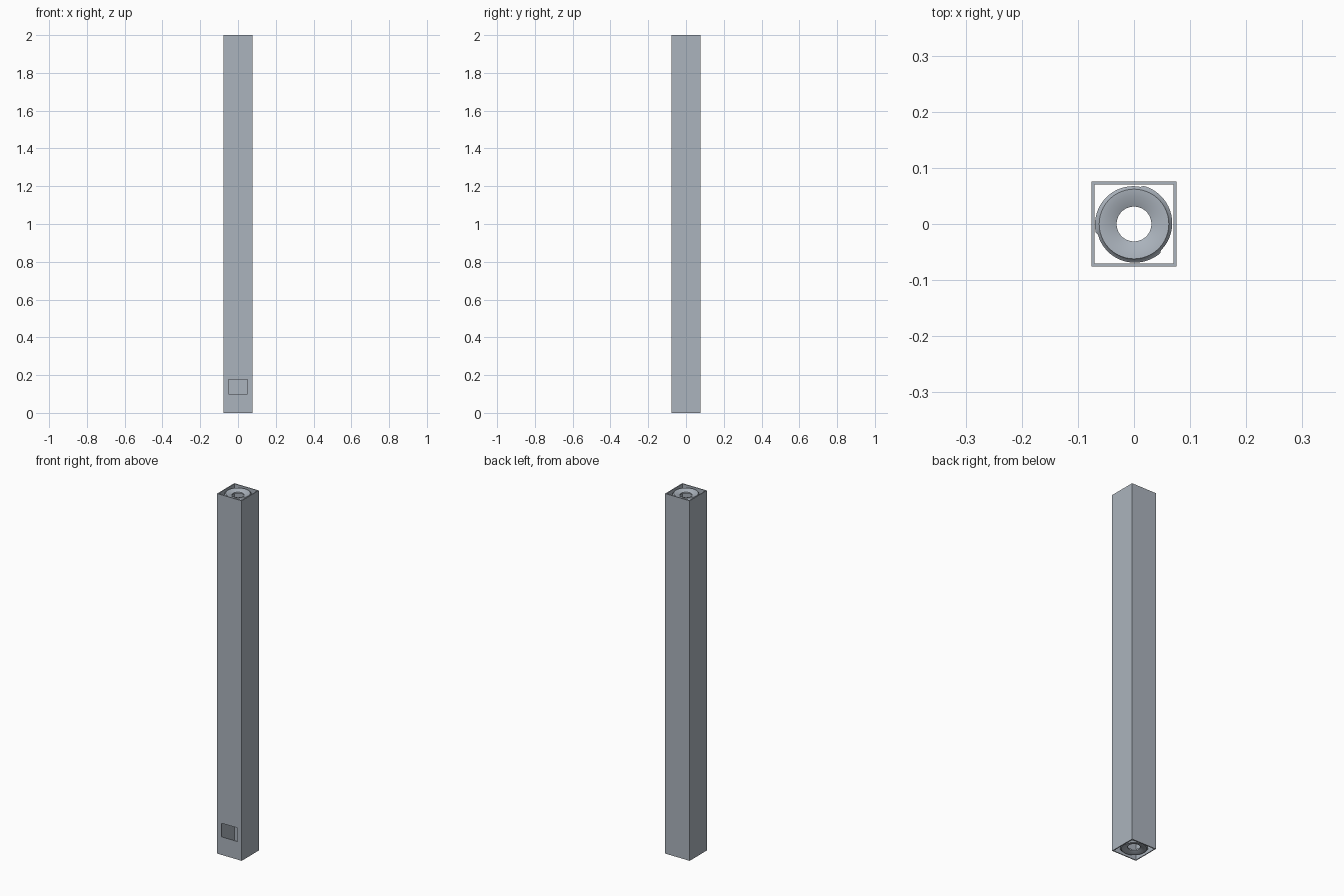
import bpy, bmesh, math

if "Cube" in bpy.data.objects:
    bpy.data.objects.remove(bpy.data.objects["Cube"])

HALF, WALL, HEIGHT = 0.0755, 0.005, 2.0

steel = bpy.data.materials.new("blue_grey")
steel.diffuse_color = (0.41, 0.455, 0.51, 1)
steel.use_nodes = True
steel.node_tree.nodes["Principled BSDF"].inputs["Base Color"].default_value = steel.diffuse_color


def box(name, size, loc):
    bpy.ops.mesh.primitive_cube_add(size=1, location=loc)
    ob = bpy.context.object
    ob.name = name
    ob.scale = size
    bpy.ops.object.transform_apply(location=True, rotation=False, scale=True)
    ob.data.materials.append(steel)
    return ob


def cut(target, cutter):
    mod = target.modifiers.new("cut", 'BOOLEAN')
    mod.object = cutter
    mod.operation = 'DIFFERENCE'
    mod.solver = 'EXACT'
    bpy.context.view_layer.objects.active = target
    bpy.ops.object.modifier_apply(modifier=mod.name)
    bpy.data.objects.remove(cutter, do_unlink=True)


def lathe(name, profile, seg=48, radius=lambda a, r: r):
    """Closed (r, z) profile swept round z."""
    bm = bmesh.new()
    rings = []
    for i in range(seg):
        a = 2 * math.pi * i / seg
        rings.append([bm.verts.new((radius(a, r) * math.cos(a), radius(a, r) * math.sin(a), z))
                      for r, z in profile])
    n = len(profile)
    for i in range(seg):
        p, q = rings[i], rings[(i + 1) % seg]
        for j in range(n):
            k = (j + 1) % n
            bm.faces.new((p[j], q[j], q[k], p[k]))
    bmesh.ops.recalc_face_normals(bm, faces=bm.faces)
    me = bpy.data.meshes.new(name)
    bm.to_mesh(me)
    bm.free()
    me.materials.append(steel)
    ob = bpy.data.objects.new(name, me)
    bpy.context.collection.objects.link(ob)
    bpy.ops.object.select_all(action='DESELECT')
    ob.select_set(True)
    bpy.context.view_layer.objects.active = ob
    bpy.ops.object.shade_smooth_by_angle(angle=math.radians(35))
    return ob


def stepped(a, r):
    # three ramps round the rim, each ending in a small step
    if r < 0.064:
        return r
    t = ((math.degrees(a) - 76) % 120) / 120
    return r - 0.003 + 0.003 * t


# square hollow post with an access window low on the front
post = box("post", (2 * HALF, 2 * HALF, HEIGHT), (0, 0, HEIGHT / 2))
inner = 2 * (HALF - WALL)
cut(post, box("bore", (inner, inner, HEIGHT + 0.2), (0, 0, HEIGHT / 2)))
cut(post, box("window", (0.1, 0.06, 0.076), (0, -HALF, 0.138)))

# funnel-shaped ring in each open end, mirrored top to bottom
funnel = [(0.031, -0.015), (0.049, -0.007), (0.062, -0.006), (0.0635, -0.009),
          (0.070, -0.013), (0.070, -0.022), (0.063, -0.028), (0.031, -0.022)]
for name, base, sign in (("top_ring", HEIGHT, 1), ("bottom_ring", 0, -1)):
    lathe(name, [(r, base + sign * z) for r, z in funnel], 90, stepped)
